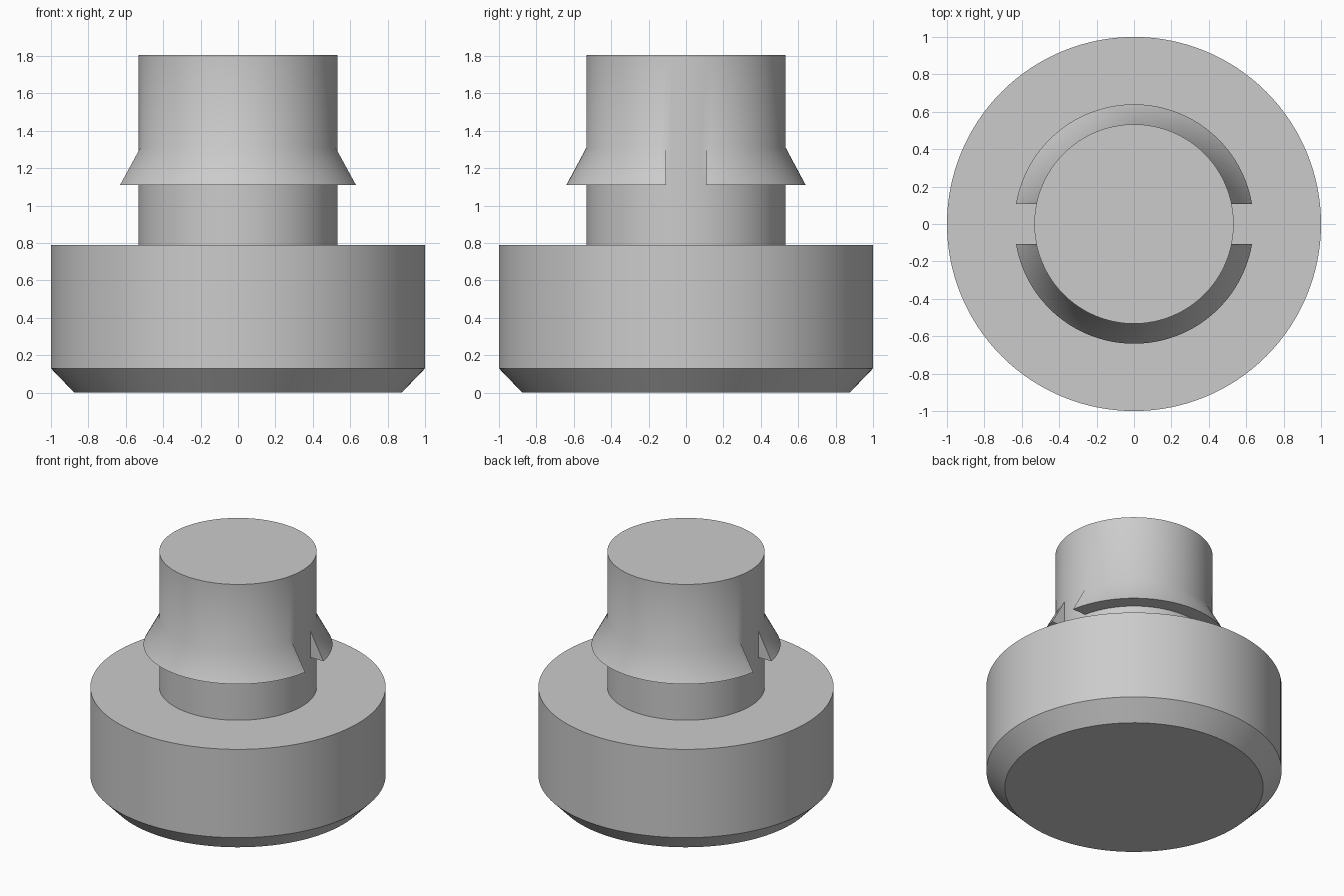
import bpy, bmesh, math

if "Cube" in bpy.data.objects:
    bpy.data.objects.remove(bpy.data.objects["Cube"])

grey = bpy.data.materials.new("grey")
grey.diffuse_color = (0.6, 0.6, 0.6, 1)
grey.use_nodes = True
grey.node_tree.nodes["Principled BSDF"].inputs["Base Color"].default_value = grey.diffuse_color


def finish(bm, name):
    bmesh.ops.recalc_face_normals(bm, faces=bm.faces)
    mesh = bpy.data.meshes.new(name)
    bm.to_mesh(mesh)
    bm.free()
    mesh.materials.append(grey)
    obj = bpy.data.objects.new(name, mesh)
    bpy.context.collection.objects.link(obj)
    bpy.ops.object.select_all(action='DESELECT')
    obj.select_set(True)
    bpy.context.view_layer.objects.active = obj
    bpy.ops.object.shade_smooth_by_angle(angle=math.radians(32))
    return obj


def ring(bm, radius, z, angles):
    return [bm.verts.new((radius * math.cos(a), radius * math.sin(a), z)) for a in angles]


def band(bm, low, high):
    for i in range(len(low)):
        j = (i + 1) % len(low)
        bm.faces.new((low[i], low[j], high[j], high[i]))


# Wide base with a chamfered foot
bm = bmesh.new()
around = [math.tau * i / 128 for i in range(128)]
rings = [ring(bm, r, z, around) for r, z in ((0.875, 0), (1, 0.13), (1, 0.79))]
for low, high in zip(rings, rings[1:]):
    band(bm, low, high)
bm.faces.new(rings[0])
bm.faces.new(rings[-1])
finish(bm, "base")

# Shaft with a snap collar in two halves, parted by a straight slot
R, LIP, SLOT = 0.533, 0.64, 0.108
ARC, GAP = 56, 8                      # columns per collar half and per slot


def columns(radius):
    a = math.asin(SLOT / radius)
    half = [a + (math.pi - 2 * a) * i / ARC for i in range(ARC)]
    half += [math.pi - a + 2 * a * i / GAP for i in range(GAP)]
    return half + [t + math.pi for t in half]


bm = bmesh.new()
inner = columns(R)
foot, under, crest, top = [ring(bm, R, z, inner) for z in (0.79, 1.11, 1.31, 1.805)]
band(bm, foot, under)
band(bm, crest, top)
bm.faces.new(top)

outer = columns(LIP)
count, period = len(inner), ARC + GAP
lip = {i: bm.verts.new((LIP * math.cos(outer[i]), LIP * math.sin(outer[i]), 1.11))
       for i in range(count) if i % period <= ARC}
for i in range(count):
    j = (i + 1) % count
    if i % period < ARC:              # collar underside and slope
        bm.faces.new((under[i], under[j], lip[j], lip[i]))
        bm.faces.new((lip[i], lip[j], crest[j], crest[i]))
    else:                             # bare shaft in the slot
        bm.faces.new((under[i], under[j], crest[j], crest[i]))
    if i % period in (0, ARC):        # collar end walls
        bm.faces.new((under[i], lip[i], crest[i]))
finish(bm, "shaft_with_collar")
